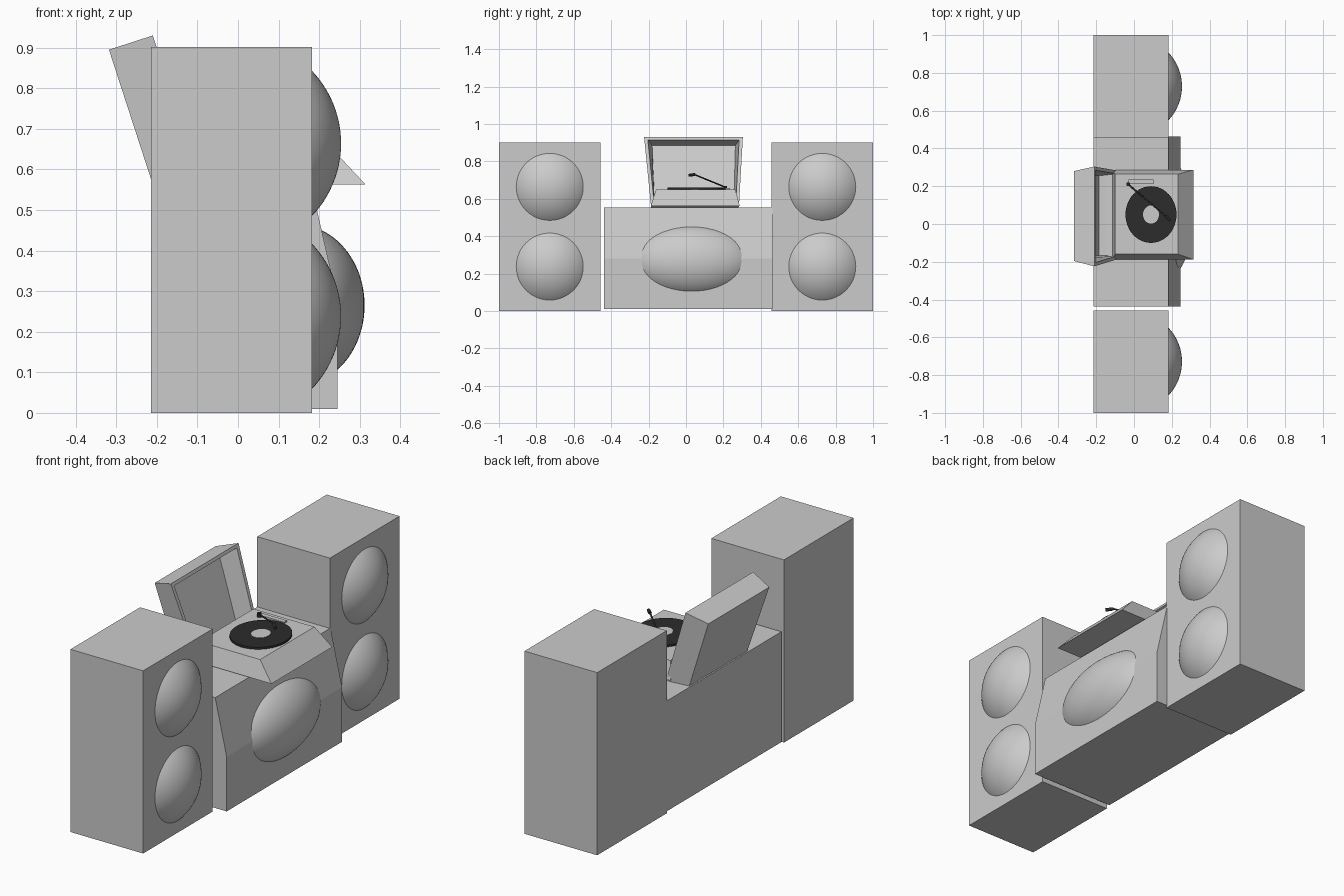
import bpy, bmesh
from mathutils import Matrix, Vector

if "Cube" in bpy.data.objects:
    bpy.data.objects.remove(bpy.data.objects["Cube"])


def finish(name, bm, mat=None, smooth=False):
    bmesh.ops.recalc_face_normals(bm, faces=bm.faces)
    me = bpy.data.meshes.new(name)
    bm.to_mesh(me)
    bm.free()
    ob = bpy.data.objects.new(name, me)
    bpy.context.collection.objects.link(ob)
    if mat:
        me.materials.append(mat)
    for p in me.polygons:
        p.use_smooth = smooth
    return ob


def loft(name, rings, mat=None):
    """Join matching rings of points and cap both ends."""
    bm = bmesh.new()
    vs = [[bm.verts.new(p) for p in r] for r in rings]
    n = len(vs[0])
    for a, b in zip(vs, vs[1:]):
        for i in range(n):
            j = (i + 1) % n
            bm.faces.new((a[i], a[j], b[j], b[i]))
    bm.faces.new(vs[0])
    bm.faces.new(vs[-1])
    return finish(name, bm, mat)


def rect(x0, x1, y0, y1, z):
    return [(x0, y0, z), (x1, y0, z), (x1, y1, z), (x0, y1, z)]


def box(name, x0, x1, y0, y1, z0, z1, mat=None):
    return loft(name, [rect(x0, x1, y0, y1, z0), rect(x0, x1, y0, y1, z1)], mat)


def dome(name, centre, radii, cut_x):
    """Ellipsoid cap bulging towards +x, cut off at cut_x."""
    bm = bmesh.new()
    m = (Matrix.Translation(centre) @ Matrix.Diagonal((*radii, 1))
         @ Matrix.Rotation(1.5707963, 4, 'Y'))
    bmesh.ops.create_uvsphere(bm, u_segments=48, v_segments=48, radius=1, matrix=m)
    bmesh.ops.bisect_plane(bm, geom=bm.verts[:] + bm.edges[:] + bm.faces[:],
                           plane_co=(cut_x, 0, 0), plane_no=(1, 0, 0), clear_inner=True)
    return finish(name, bm, smooth=True)


def disc(name, centre, rx, ry, h, mat=None):
    bm = bmesh.new()
    m = Matrix.Translation(centre) @ Matrix.Diagonal((rx, ry, 1, 1))
    bmesh.ops.create_cone(bm, cap_ends=True, segments=48, radius1=1, radius2=1,
                          depth=h, matrix=m)
    return finish(name, bm, mat)


def rod(name, a, b, r, mat=None):
    a, b = Vector(a), Vector(b)
    d = b - a
    bm = bmesh.new()
    m = Matrix.Translation((a + b) / 2) @ d.to_track_quat('Z', 'Y').to_matrix().to_4x4()
    bmesh.ops.create_cone(bm, cap_ends=True, segments=12, radius1=r, radius2=r,
                          depth=d.length, matrix=m)
    return finish(name, bm, mat)


dark = bpy.data.materials.new("dark_vinyl")
dark.diffuse_color = (0.025, 0.025, 0.025, 1)
dark.use_nodes = True
dark.node_tree.nodes["Principled BSDF"].inputs["Base Color"].default_value = dark.diffuse_color

# Two speaker cabinets with two domed drivers each
for side, y0, y1 in (("left", -1, -0.457), ("right", 0.457, 1)):
    box(side + "_speaker_cabinet", -0.215, 0.182, y0, y1, 0, 0.902)
    for level, z in (("lower", 0.238), ("upper", 0.664)):
        dome(f"{side}_{level}_driver", (-0.0055, (y0 + y1) / 2, z), (0.2595,) * 3, 0.182)

# Centre console with a sloped upper front
profile = [(-0.215, 0.01), (0.245, 0.01), (0.245, 0.28), (0.182, 0.555), (-0.215, 0.555)]
loft("console", [[(x, y, z) for x, z in profile] for y in (-0.438, 0.462)])
dome("console_driver", (0.142, 0.03, 0.265), (0.17, 0.335, 0.2), 0.182)

# Turntable base with bevelled sides
loft("turntable_base", [rect(-0.115, 0.314, -0.188, 0.287, 0.563),
                        rect(-0.1, 0.233, -0.16, 0.264, 0.65)])

# Open hollow lid, tilted back
top = Vector((-0.318, 0, 0.895))
down = Vector((0.309, 0, -0.951))
out = Vector((0.951, 0, 0.309))


def lid_ring(depth, s0, s1, top_y, low_y):
    return [top + down * s + out * depth + Vector((0, y, 0))
            for s, y in ((s0, top_y[0]), (s0, top_y[1]), (s1, low_y[1]), (s1, low_y[0]))]


loft("lid", [lid_ring(0, 0, 0.39, (-0.196, 0.28), (-0.18, 0.27)),
             lid_ring(0.1135, 0, 0.39, (-0.224, 0.304), (-0.187, 0.283)),
             lid_ring(0.1135, 0.016, 0.376, (-0.204, 0.284), (-0.17, 0.266)),
             lid_ring(0.02, 0.016, 0.376, (-0.181, 0.264), (-0.166, 0.255))])

# Record, label and raised tonearm
disc("record", (0.09, 0.05, 0.655), 0.135, 0.15, 0.01, dark)
disc("record_label", (0.09, 0.05, 0.656), 0.042, 0.048, 0.011)
box("arm_rest_plate", -0.03, 0.103, 0.212, 0.235, 0.648, 0.658)
rod("arm_pivot", (-0.03, 0.21, 0.65), (-0.03, 0.21, 0.67), 0.01, dark)
rod("tonearm", (-0.038, 0.216, 0.66), (0.17, 0.04, 0.732), 0.004, dark)
rod("headshell", (0.165, 0.045, 0.73), (0.192, 0.018, 0.726), 0.008, dark)
